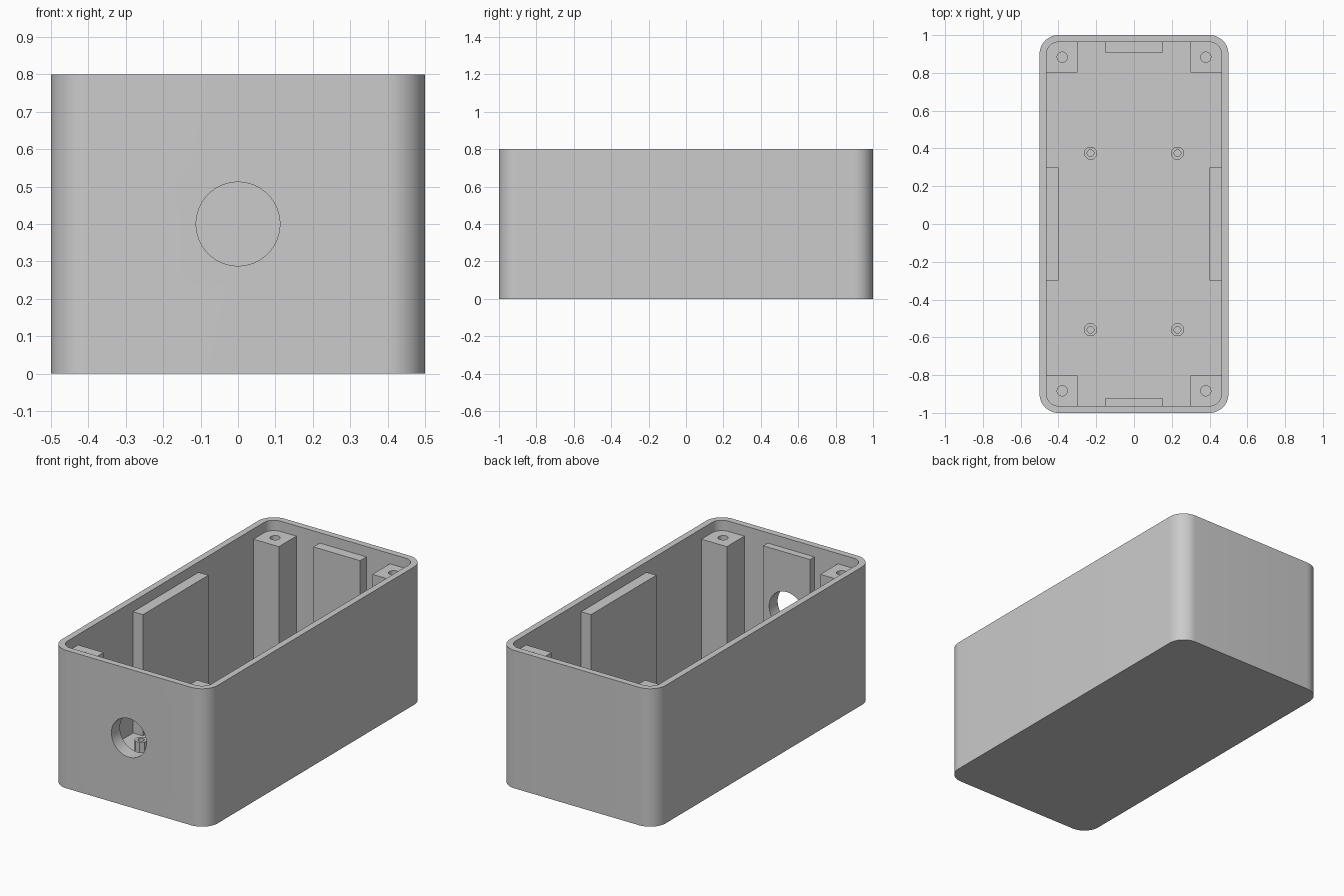
import bpy
import bmesh
from math import cos, sin, pi, radians
from mathutils import Matrix

old = bpy.data.objects.get("Cube")
if old:
    bpy.data.objects.remove(old, do_unlink=True)

HEIGHT, WALL, FLOOR, RIB_TOP = 0.8, 0.037, 0.037, 0.74
IN_X, IN_Y = 0.5 - WALL, 1.0 - WALL

grey = bpy.data.materials.new("plain_grey")
grey.use_nodes = True
grey.diffuse_color = (0.6, 0.6, 0.6, 1)
grey.node_tree.nodes["Principled BSDF"].inputs["Base Color"].default_value = (0.6, 0.6, 0.6, 1)


def finish(bm, name):
    bmesh.ops.recalc_face_normals(bm, faces=bm.faces[:])
    mesh = bpy.data.meshes.new(name)
    bm.to_mesh(mesh)
    bm.free()
    mesh.materials.append(grey)
    obj = bpy.data.objects.new(name, mesh)
    bpy.context.collection.objects.link(obj)
    return obj


def activate(obj):
    bpy.ops.object.select_all(action='DESELECT')
    obj.select_set(True)
    bpy.context.view_layer.objects.active = obj


def block(name, x0, x1, y0, y1, z0, z1):
    bm = bmesh.new()
    bmesh.ops.create_cube(bm, size=1)
    for v in bm.verts:
        v.co = (x1 if v.co.x > 0 else x0, y1 if v.co.y > 0 else y0, z1 if v.co.z > 0 else z0)
    return finish(bm, name)


def cylinder(name, x, y, z0, z1, radius, sides):
    bm = bmesh.new()
    place = Matrix.Translation((x, y, (z0 + z1) / 2)) @ Matrix.Rotation(pi / sides, 4, 'Z')
    bmesh.ops.create_cone(bm, cap_ends=True, segments=sides, radius1=radius,
                          radius2=radius, depth=z1 - z0, matrix=place)
    return finish(bm, name)


def cut(obj, cutter):
    mod = obj.modifiers.new("hole", 'BOOLEAN')
    mod.operation, mod.solver, mod.object = 'DIFFERENCE', 'EXACT', cutter
    activate(obj)
    bpy.ops.object.modifier_apply(modifier=mod.name)


def smooth(obj):
    activate(obj)
    bpy.ops.object.shade_smooth_by_angle(angle=radians(30))


def outline(bm, hx, hy, r, z, steps=14):
    """Ring of vertices around a rounded rectangle."""
    ring = []
    for q, (sx, sy) in enumerate([(1, 1), (-1, 1), (-1, -1), (1, -1)]):
        for i in range(steps + 1):
            a = pi / 2 * (q + i / steps)
            ring.append(bm.verts.new((sx * (hx - r) + r * cos(a), sy * (hy - r) + r * sin(a), z)))
    return ring


# Open-topped shell with rounded corners
bm = bmesh.new()
rings = [outline(bm, 0.5, 1.0, 0.1, 0), outline(bm, 0.5, 1.0, 0.1, HEIGHT),
         outline(bm, IN_X, IN_Y, 0.063, HEIGHT), outline(bm, IN_X, IN_Y, 0.063, FLOOR)]
for lower, upper in zip(rings, rings[1:]):
    n = len(lower)
    for i in range(n):
        j = (i + 1) % n
        bm.faces.new((lower[i], lower[j], upper[j], upper[i]))
bm.faces.new(rings[0])
bm.faces.new(rings[3])
shell = finish(bm, "shell")

# Thickening pads on the four inner walls
front_pad = block("front_pad", -0.15, 0.15, -IN_Y - 0.005, -0.922, FLOOR - 0.005, RIB_TOP)
block("back_pad", -0.15, 0.15, 0.905, IN_Y + 0.005, FLOOR - 0.005, RIB_TOP)
block("left_pad", 0.40, IN_X + 0.005, -0.3, 0.3, FLOOR - 0.005, RIB_TOP)
block("right_pad", -IN_X - 0.005, -0.40, -0.3, 0.3, FLOOR - 0.005, RIB_TOP)

# Round cable hole through the front wall and its pad
bm = bmesh.new()
bore = Matrix.Translation((0, -1, 0.4)) @ Matrix.Rotation(pi / 2, 4, 'X')
bmesh.ops.create_cone(bm, cap_ends=True, segments=64, radius1=0.112, radius2=0.112,
                      depth=0.4, matrix=bore)
drill = finish(bm, "cable_hole_cutter")
cut(shell, drill)
cut(front_pad, drill)
bpy.data.objects.remove(drill, do_unlink=True)
smooth(shell)
smooth(front_pad)

# Corner screw posts and floor standoffs
for side, sx in (("left", 1), ("right", -1)):
    for end, sy in (("front", -1), ("back", 1)):
        xs = sorted((sx * 0.30, sx * (IN_X + 0.003)))
        ys = sorted((sy * 0.803, sy * (IN_Y + 0.003)))
        post = block(f"{end}_{side}_post", *xs, *ys, FLOOR - 0.005, RIB_TOP)
        drill = cylinder("screw_hole_cutter", sx * 0.38, sy * 0.883, 0.4, 0.9, 0.027, 32)
        cut(post, drill)
        bpy.data.objects.remove(drill, do_unlink=True)
        smooth(post)

        y = 0.375 if sy > 0 else -0.56
        standoff = cylinder(f"{end}_{side}_standoff", sx * 0.23, y, FLOOR - 0.005, 0.16, 0.036, 8)
        drill = cylinder("pin_hole_cutter", sx * 0.23, y, 0.05, 0.3, 0.018, 16)
        cut(standoff, drill)
        bpy.data.objects.remove(drill, do_unlink=True)
        smooth(standoff)
